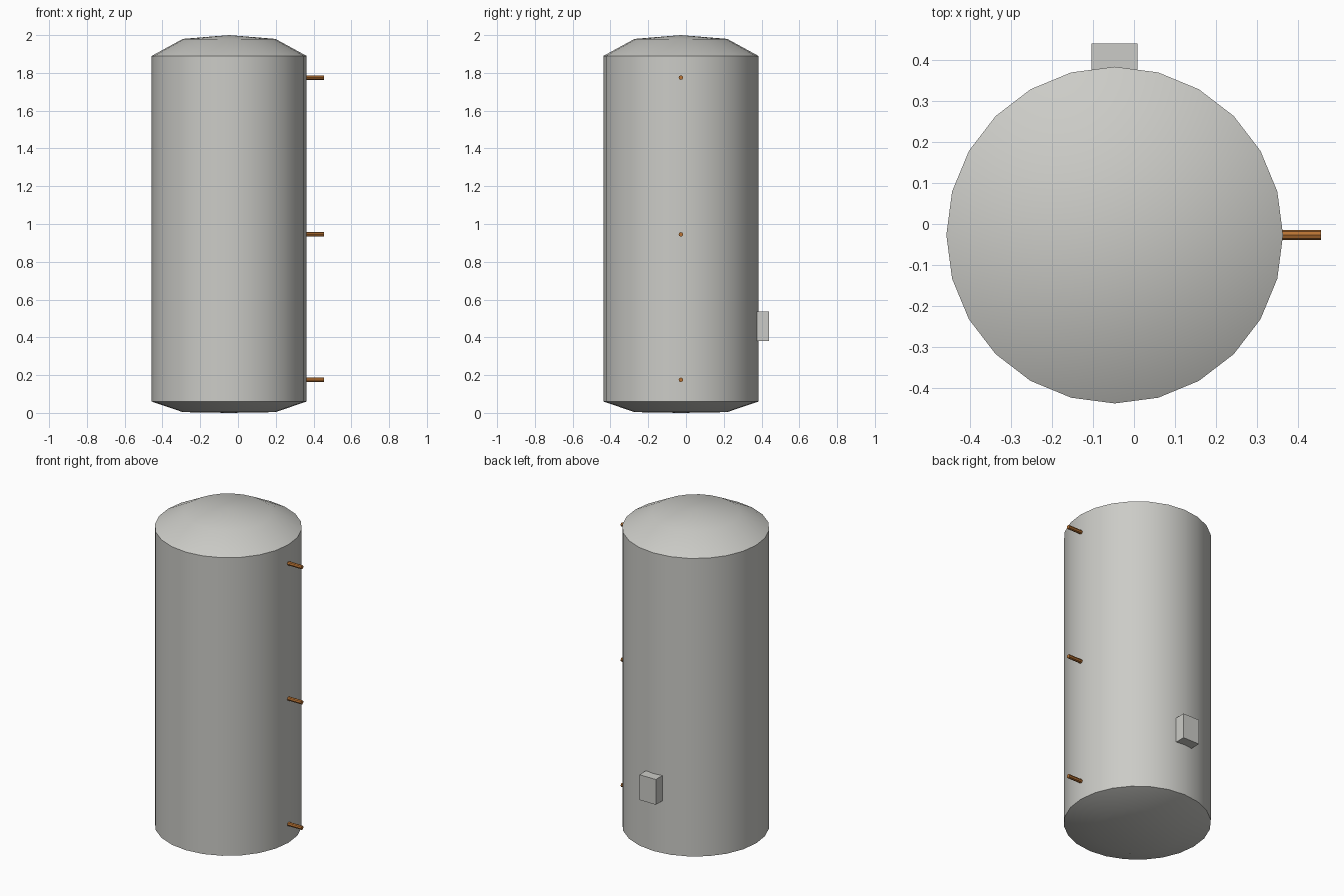
import bpy
import bmesh
from math import cos, sin, tau, radians

cube = bpy.data.objects.get("Cube")
if cube:
    bpy.data.objects.remove(cube, do_unlink=True)

CX, CY, R = -0.047, -0.027, 0.41


def material(name, rgb):
    mat = bpy.data.materials.new(name)
    mat.use_nodes = True
    mat.diffuse_color = (*rgb, 1)
    mat.node_tree.nodes["Principled BSDF"].inputs["Base Color"].default_value = (*rgb, 1)
    return mat


grey = material("light grey", (0.6, 0.6, 0.57))
copper = material("copper", (0.48, 0.17, 0.033))


def smooth(obj):
    bpy.ops.object.select_all(action="DESELECT")
    obj.select_set(True)
    bpy.context.view_layer.objects.active = obj
    bpy.ops.object.shade_smooth_by_angle(angle=radians(30))


def lathe(name, profile, sides, mat):
    """Closed solid turned around z; the profile runs from bottom pole to top pole."""
    bm = bmesh.new()
    rings = [[bm.verts.new((r * cos(tau * i / sides), r * sin(tau * i / sides), z))
              for i in range(sides)] for r, z in profile[1:-1]]
    bottom = bm.verts.new((0, 0, profile[0][1]))
    top = bm.verts.new((0, 0, profile[-1][1]))
    for i in range(sides):
        j = (i + 1) % sides
        bm.faces.new((bottom, rings[0][j], rings[0][i]))
        for a, b in zip(rings, rings[1:]):
            bm.faces.new((a[i], a[j], b[j], b[i]))
        bm.faces.new((rings[-1][i], rings[-1][j], top))
    mesh = bpy.data.meshes.new(name)
    bm.to_mesh(mesh)
    bm.free()
    mesh.materials.append(mat)
    obj = bpy.data.objects.new(name, mesh)
    bpy.context.collection.objects.link(obj)
    return obj


# Tank shell with domed ends
tank = lathe("tank_body", [(0, 0), (0.245, 0.004), (R, 0.06), (R, 1.89),
                           (0.245, 1.98), (0, 2)], 24, grey)
tank.location = (CX, CY, 0)
smooth(tank)

# Copper pipe stubs on the left side
for label, z in (("lower", 0.175), ("middle", 0.945), ("upper", 1.775)):
    bpy.ops.mesh.primitive_cylinder_add(vertices=8, radius=0.012, depth=0.115,
                                        location=(0.3975, CY, z), rotation=(0, radians(90), 0))
    pipe = bpy.context.object
    pipe.name = label + "_pipe"
    pipe.data.materials.append(copper)

# Control box on the back
bpy.ops.mesh.primitive_cube_add(size=1, location=(CX, 0.405, 0.458))
box = bpy.context.object
box.name = "control_box"
box.scale = (0.112, 0.07, 0.155)
box.data.materials.append(grey)
